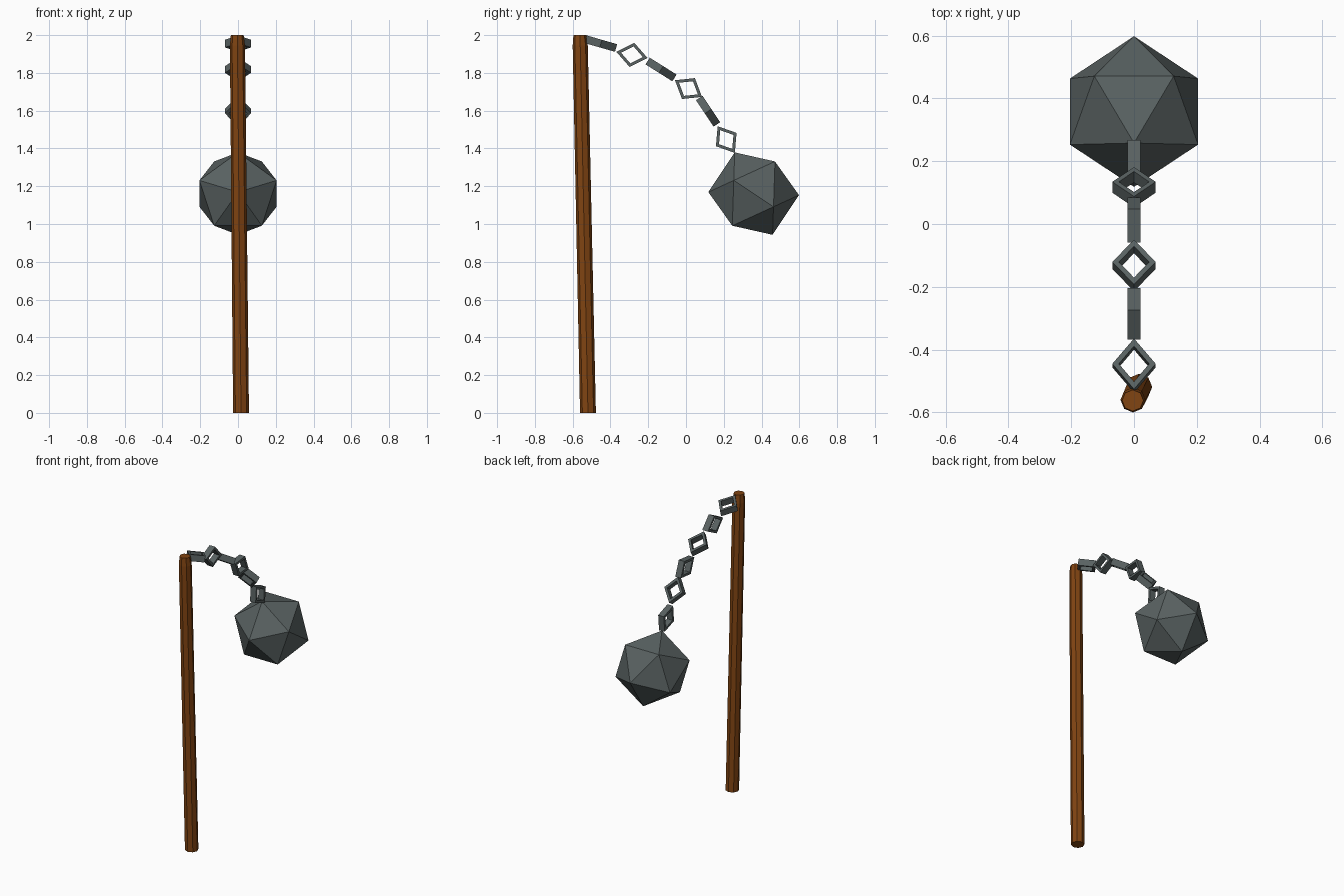
import bpy, bmesh, math
from mathutils import Vector, Matrix

if "Cube" in bpy.data.objects:
    bpy.data.objects.remove(bpy.data.objects["Cube"])


def material(name, rgb):
    m = bpy.data.materials.new(name)
    m.diffuse_color = (*rgb, 1)
    m.use_nodes = True
    m.node_tree.nodes["Principled BSDF"].inputs["Base Color"].default_value = m.diffuse_color
    return m


WOOD = material("brown wood", (0.22, 0.058, 0.006))
IRON = material("dark iron", (0.10, 0.122, 0.122))


def finish(name, bm, mat):
    bmesh.ops.recalc_face_normals(bm, faces=bm.faces)
    me = bpy.data.meshes.new(name)
    bm.to_mesh(me)
    bm.free()
    me.materials.append(mat)
    ob = bpy.data.objects.new(name, me)
    bpy.context.collection.objects.link(ob)
    return ob


# Pole: slightly leaning octagonal shaft with a chamfered top
bm = bmesh.new()
rings = []
for x, y, z, r in ((0.016, -0.519, 0, 0.042), (-0.003, -0.560, 1.945, 0.040),
                   (-0.004, -0.562, 2.0, 0.034)):
    rings.append([bm.verts.new((x + r * math.cos(i * math.pi / 4),
                                y + r * math.sin(i * math.pi / 4), z)) for i in range(8)])
for a, b in zip(rings, rings[1:]):
    for i in range(8):
        j = (i + 1) % 8
        bm.faces.new((a[i], a[j], b[j], b[i]))
bm.faces.new(rings[0])
bm.faces.new(rings[-1])
finish("pole", bm, WOOD)


# Chain link: flat diamond ring, lying across x or standing in the yz plane
def link(name, y, z, direction, upright):
    along = Vector((0, *direction)).normalized()
    x_axis = Vector((1, 0, 0))
    other = along.cross(x_axis)
    across, normal = (other, x_axis) if upright else (x_axis, other)
    half_w = 0.065 if upright else 0.069
    centre = Vector((0, y, z))
    bm = bmesh.new()
    loops = []
    for scale, h in ((1, -1), (1, 1), (0.70, 1), (0.70, -1)):
        loops.append([bm.verts.new(centre + along * (a * 0.084 * scale)
                                   + across * (c * half_w * scale) + normal * (h * 0.021))
                      for a, c in ((1, 0), (0, 1), (-1, 0), (0, -1))])
    for k in range(4):
        p, q = loops[k], loops[(k + 1) % 4]
        for i in range(4):
            j = (i + 1) % 4
            bm.faces.new((p[i], p[j], q[j], q[i]))
    finish(name, bm, IRON)


LINKS = ((-0.451, 1.955, (0.164, -0.047)), (-0.286, 1.895, (0.164, -0.032)),
         (-0.132, 1.818, (0.151, -0.095)), (0.013, 1.717, (0.138, -0.085)),
         (0.117, 1.597, (0.101, -0.151)), (0.213, 1.447, (0.085, -0.132)))
for n, (y, z, d) in enumerate(LINKS):
    link(f"chain_link_{n + 1}", y, z, d, n % 2 == 1)

# Ball: icosahedron from three golden rectangles, tipped about x
phi = (1 + 5 ** 0.5) / 2
radius = 0.24
s = radius / math.hypot(1, phi)
place = Matrix.Translation((0, 0.358, 1.161)) @ Matrix.Rotation(math.radians(56.4), 4, 'X')
bm = bmesh.new()
for a in (-1, 1):
    for b in (-phi, phi):
        for co in ((0, a, b), (a, b, 0), (b, 0, a)):
            bm.verts.new(place @ (Vector(co) * s))
bmesh.ops.convex_hull(bm, input=bm.verts)
finish("ball", bm, IRON)
